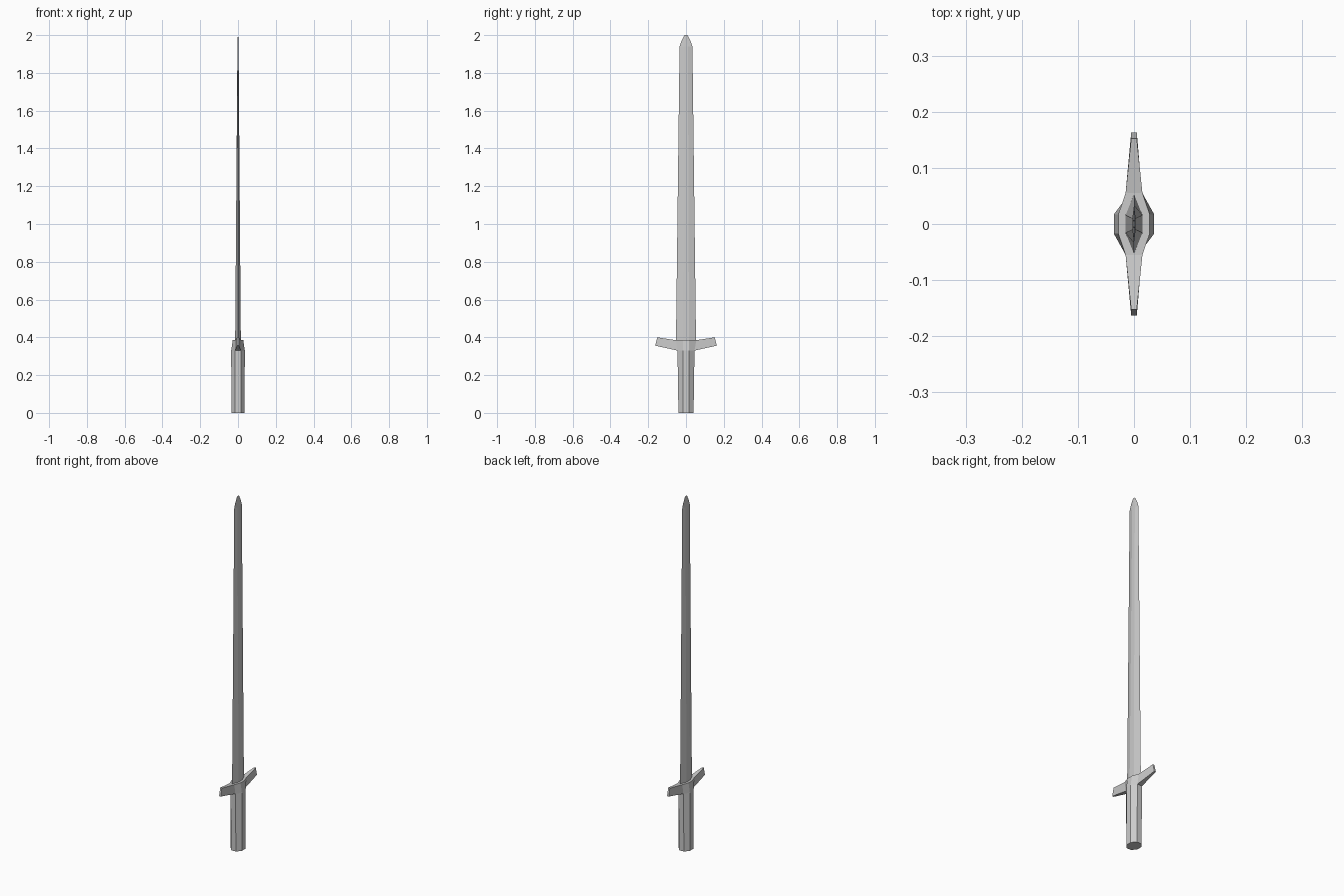
import bpy, bmesh

if "Cube" in bpy.data.objects:
    bpy.data.objects.remove(bpy.data.objects["Cube"])


def loft(bm, rings):
    """Skin a stack of equal-length rings and cap both ends."""
    loops = [[bm.verts.new(p) for p in ring] for ring in rings]
    n = len(loops[0])
    for a, b in zip(loops, loops[1:]):
        for i in range(n):
            j = (i + 1) % n
            bm.faces.new((a[i], a[j], b[j], b[i]))
    bm.faces.new(loops[0])
    bm.faces.new(loops[-1])


def finish(bm, name):
    bmesh.ops.recalc_face_normals(bm, faces=bm.faces)
    mesh = bpy.data.meshes.new(name)
    bm.to_mesh(mesh)
    bm.free()
    obj = bpy.data.objects.new(name, mesh)
    bpy.context.collection.objects.link(obj)
    return obj


def octagon(xo, yi, xi, yo, z):
    q = [(xo, yi), (xi, yo)]
    q += [(-x, y) for x, y in reversed(q)]
    q += [(-x, -y) for x, y in q]
    return [(x, y, z) for x, y in q]


def blade_ring(x, y, z):
    # flat hexagon: sharp edges at +-y, narrow flat in the middle
    f = y * 0.3
    return [(0, y, z), (-x, f, z), (-x, -f, z), (0, -y, z), (x, -f, z), (x, f, z)]


# Grip: faceted handle
bm = bmesh.new()
loft(bm, [octagon(0.035, 0.016, 0.015, 0.040, 0.0),
          octagon(0.036, 0.017, 0.015, 0.045, 0.33)])
finish(bm, "grip")

# Guard: tapering collar with two upswept arms
bm = bmesh.new()
loft(bm, [octagon(0.036, 0.017, 0.015, 0.045, 0.33),
          octagon(0.028, 0.017, 0.015, 0.055, 0.385)])
finish(bm, "guard_collar")

for side, label in ((1, "right"), (-1, "left")):
    bm = bmesh.new()
    rings = []
    for w, yb, zb, yt, zt in ((0.015, 0.045, 0.33, 0.055, 0.385),
                              (0.005, 0.163, 0.356, 0.152, 0.40)):
        rings.append([(-w, side * yb, zb), (w, side * yb, zb),
                      (w, side * yt, zt), (-w, side * yt, zt)])
    loft(bm, rings)
    finish(bm, "guard_arm_" + label)

# Blade: long taper ending in a short blunt point
bm = bmesh.new()
loft(bm, [blade_ring(0.015, 0.053, 0.38),
          blade_ring(0.003, 0.034, 1.94),
          blade_ring(0.002, 0.026, 1.965),
          blade_ring(0.001, 0.008, 2.0)])
finish(bm, "blade")
